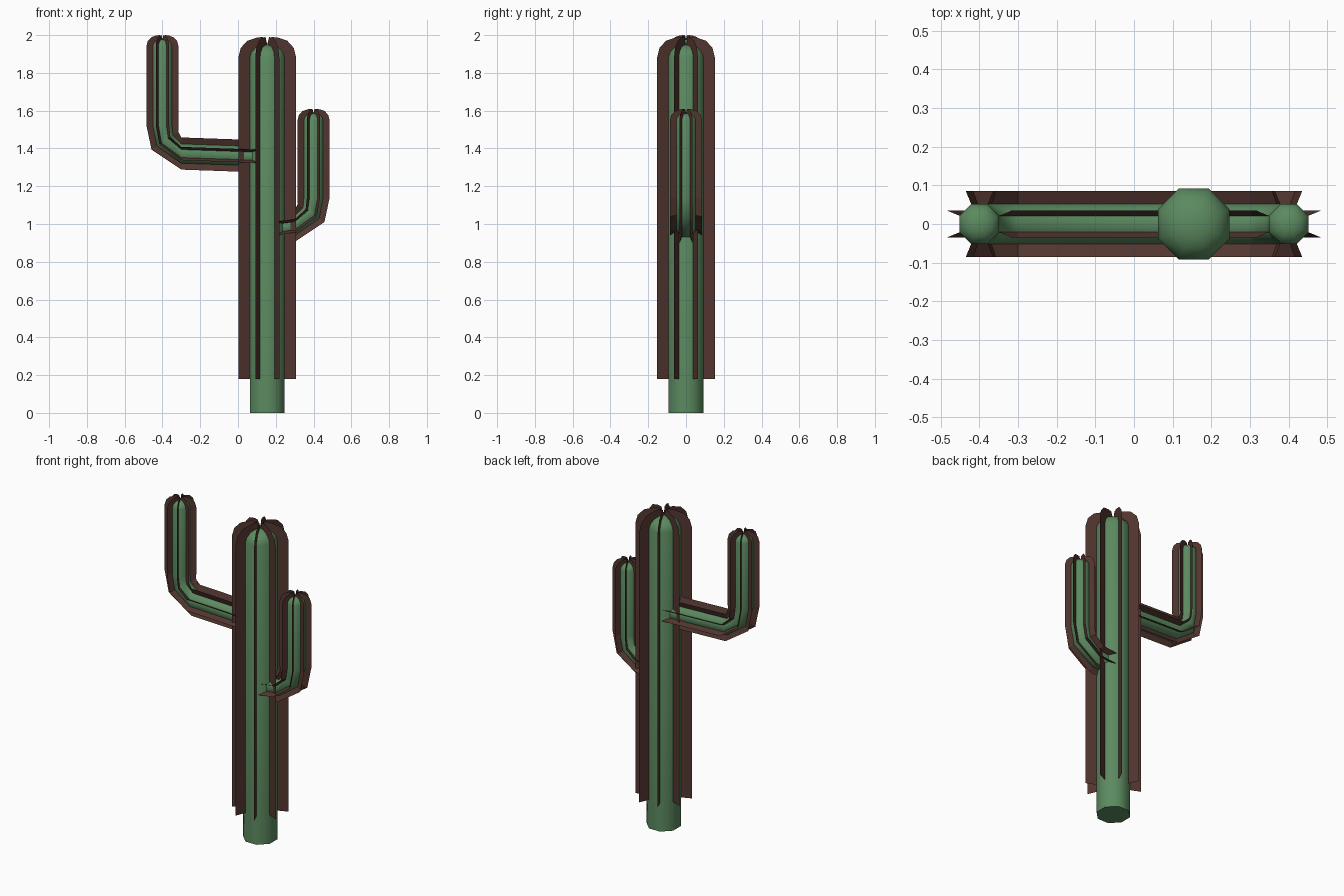
import bpy, bmesh, math
from mathutils import Vector

if "Cube" in bpy.data.objects:
    bpy.data.objects.remove(bpy.data.objects["Cube"])


def material(name, rgb):
    m = bpy.data.materials.new(name)
    m.diffuse_color = (*rgb, 1)
    m.use_nodes = True
    m.node_tree.nodes["Principled BSDF"].inputs["Base Color"].default_value = m.diffuse_color
    return m


GREEN = material("cactus green", (0.105, 0.255, 0.115))
BROWN = material("dark brown", (0.085, 0.037, 0.029))
SIDES = 8

# Dome profile at trunk size: (radius, height) of skin and of fin edge
SKIN_CAP = [(0.100, 0), (0.090, 0.030), (0.065, 0.055), (0.035, 0.066)]
FIN_CAP = [(0.166, 0), (0.152, 0.052), (0.115, 0.090), (0.060, 0.107), (0.025, 0.110)]
APEX = 0.070


def point(station, radius, i, lift=0.0):
    """Point i of the octagon around a path station (x, z, tilt, side)."""
    x, z, tilt, side = station
    a = math.radians(tilt)
    along = Vector((side * math.cos(a), 0, math.sin(a)))
    across = Vector((-side * math.sin(a), 0, math.cos(a)))
    t = math.tau * (i + 0.5) / SIDES
    return (Vector((x, 0, z)) + along * lift
            + radius * (math.cos(t) * across + math.sin(t) * Vector((0, 1, 0))))


def finish(bm, name, mat, smooth):
    me = bpy.data.meshes.new(name)
    bm.to_mesh(me)
    bm.free()
    me.materials.append(mat)
    ob = bpy.data.objects.new(name, me)
    bpy.context.collection.objects.link(ob)
    if smooth:
        bpy.ops.object.select_all(action='DESELECT')
        ob.select_set(True)
        bpy.context.view_layer.objects.active = ob
        bpy.ops.object.shade_smooth_by_angle(angle=math.radians(60))


def stem(name, path, scale, fin_start=0):
    end = path[-1]
    # (station, radius, lift) rows for the skin and for the fin edges
    skin = [(s, 0.1 * scale, 0) for s in path[:-1]]
    skin += [(end, r * scale, h * scale) for r, h in SKIN_CAP]
    edge = [(s, 0.166 * scale, 0) for s in path[fin_start:-1]]
    edge += [(end, r * scale, h * scale) for r, h in FIN_CAP]

    # Octagonal skin with a domed end
    bm = bmesh.new()
    rings = [[bm.verts.new(point(s, r, i, h)) for i in range(SIDES)] for s, r, h in skin]
    for a, b in zip(rings, rings[1:]):
        for i in range(SIDES):
            j = (i + 1) % SIDES
            bm.faces.new((a[i], a[j], b[j], b[i]))
    bm.faces.new(rings[0])
    tip = bm.verts.new(point(end, 0, 0, APEX * scale))
    for i in range(SIDES):
        bm.faces.new((rings[-1][i], rings[-1][(i + 1) % SIDES], tip))
    bmesh.ops.recalc_face_normals(bm, faces=bm.faces[:])
    finish(bm, name, GREEN, True)

    # Thin fins standing out from each corner
    bm = bmesh.new()
    base = skin[fin_start:] + [(end, 0, APEX * scale)]
    for i in range(SIDES):
        inner = [bm.verts.new(point(s, r, i, h)) for s, r, h in base]
        outer = [bm.verts.new(point(s, r, i, h)) for s, r, h in edge]
        for k in range(len(inner) - 1):
            bm.faces.new((inner[k], outer[k], outer[k + 1], inner[k + 1]))
    finish(bm, name + "_fins", BROWN, False)


def arm(name, side, z, top):
    stem(name, [(0.155 + side * 0.03, z - 0.015, 0, side),
                (side * 0.30, z, 0, side),
                (side * 0.387, z + 0.068, 56, side),
                (side * 0.40, z + 0.15, 90, side),
                (side * 0.40, top, 90, side)], 0.555)


# Trunk and the two arms
stem("trunk", [(0.155, 0, 90, 1), (0.155, 0.18, 90, 1), (0.155, 1.88, 90, 1)], 1.0, 1)
arm("left_arm", -1, 1.373, 1.939)
arm("right_arm", 1, 0.99, 1.548)
